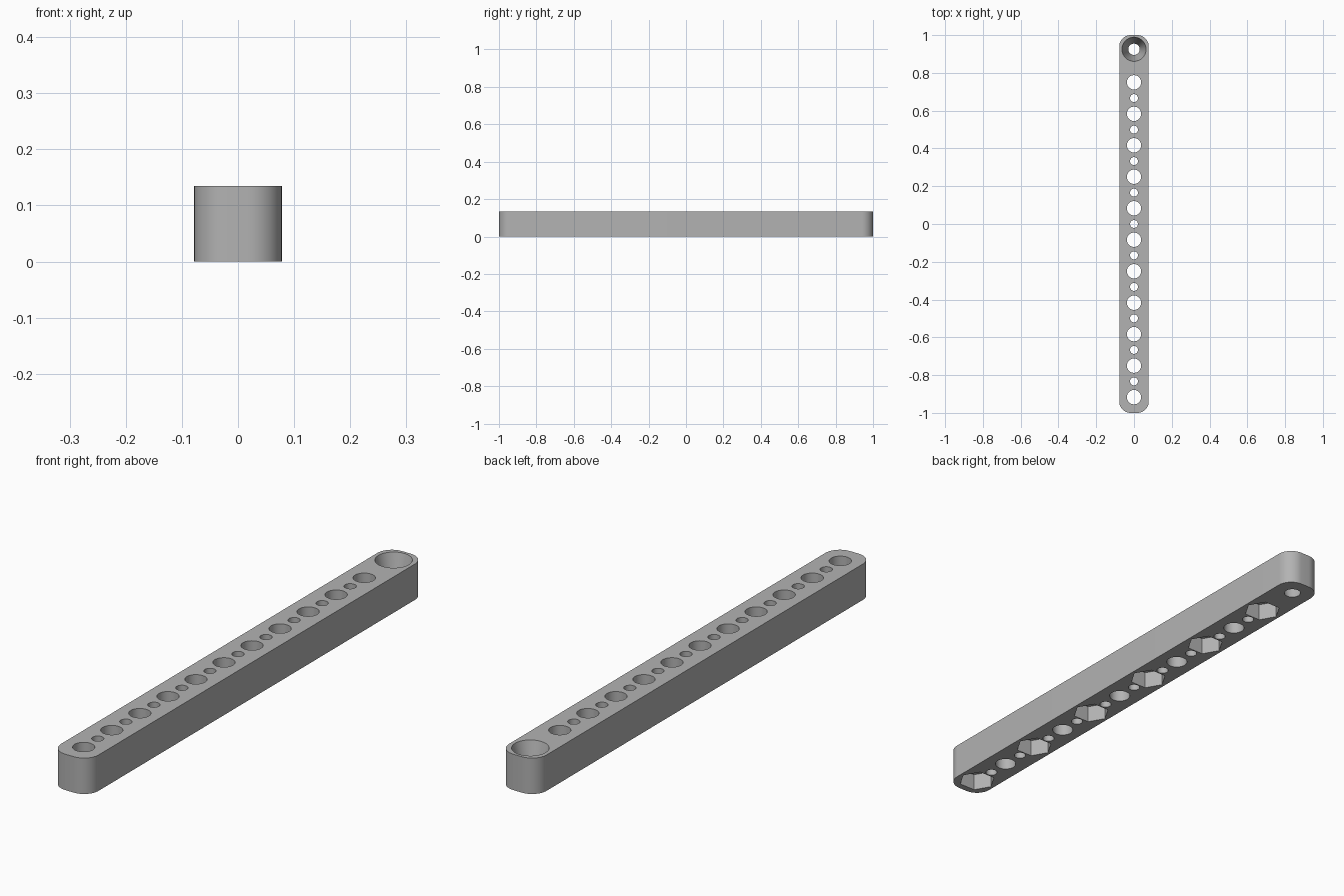
import bpy, bmesh, math

WIDTH, LENGTH, HEIGHT = 0.156, 2.0, 0.135
CORNER = 0.06
PITCH = 1 / 6
FIRST = -5.5 * PITCH

cube = bpy.data.objects.get("Cube")
if cube:
    bpy.data.objects.remove(cube, do_unlink=True)

grey = bpy.data.materials.new("plain grey")
grey.use_nodes = True
colour = (0.45, 0.45, 0.45, 1)
grey.diffuse_color = colour
grey.node_tree.nodes["Principled BSDF"].inputs["Base Color"].default_value = colour


def make_object(name, bm):
    bmesh.ops.recalc_face_normals(bm, faces=bm.faces)
    mesh = bpy.data.meshes.new(name)
    bm.to_mesh(mesh)
    bm.free()
    mesh.materials.append(grey)
    obj = bpy.data.objects.new(name, mesh)
    bpy.context.collection.objects.link(obj)
    return obj


def add_plug(bm, y, bottom, top, r_bottom, r_top, sides):
    """Closed prism or cone frustum, with a corner pointing along x."""
    rings = []
    for z, r in ((bottom, r_bottom), (top, r_top)):
        angles = [2 * math.pi * i / sides for i in range(sides)]
        rings.append([bm.verts.new((r * math.cos(a), y + r * math.sin(a), z)) for a in angles])
    low, high = rings
    bm.faces.new(low[::-1])
    bm.faces.new(high)
    for i in range(sides):
        j = (i + 1) % sides
        bm.faces.new((low[i], low[j], high[j], high[i]))


# Bar with rounded vertical corners
bm = bmesh.new()
outline = []
for k, (sx, sy) in enumerate(((1, 1), (-1, 1), (-1, -1), (1, -1))):
    for i in range(13):
        a = math.pi / 2 * (k + i / 12)
        outline.append(bm.verts.new((sx * (WIDTH / 2 - CORNER) + CORNER * math.cos(a),
                                     sy * (LENGTH / 2 - CORNER) + CORNER * math.sin(a), 0)))
base = bm.faces.new(outline)
raised = bmesh.ops.extrude_face_region(bm, geom=[base], use_keep_orig=True)
bmesh.ops.translate(bm, vec=(0, 0, HEIGHT),
                    verts=[v for v in raised["geom"] if isinstance(v, bmesh.types.BMVert)])
bar = make_object("drilled_bar", bm)

# Through holes: wide ones on the pitch, narrow ones halfway between
holes = bmesh.new()
for k in range(11):
    add_plug(holes, FIRST + k * PITCH, -0.05, HEIGHT + 0.05, 0.038, 0.038, 48)
for k in range(10):
    add_plug(holes, FIRST + (k + 0.5) * PITCH, -0.05, HEIGHT + 0.05, 0.021, 0.021, 32)

# Deep conical hole at the back end
SLOPE = (0.064 - 0.03) / HEIGHT
add_plug(holes, 0.925, -0.02, HEIGHT + 0.02, 0.03 - 0.02 * SLOPE, 0.064 + 0.02 * SLOPE, 48)

# Hexagonal nut pockets under every second wide hole
pockets = bmesh.new()
for k in range(0, 11, 2):
    add_plug(pockets, FIRST + k * PITCH, -0.05, 0.065, 0.067, 0.067, 6)

for name, shape in (("hole_cutter", holes), ("pocket_cutter", pockets)):
    cutter = make_object(name, shape)
    cut = bar.modifiers.new(name, 'BOOLEAN')
    cut.operation = 'DIFFERENCE'
    cut.solver = 'EXACT'
    cut.object = cutter
    bpy.ops.object.select_all(action='DESELECT')
    bar.select_set(True)
    bpy.context.view_layer.objects.active = bar
    bpy.ops.object.modifier_apply(modifier=name)
    bpy.data.objects.remove(cutter, do_unlink=True)

bpy.ops.object.shade_smooth_by_angle(angle=math.radians(30))
